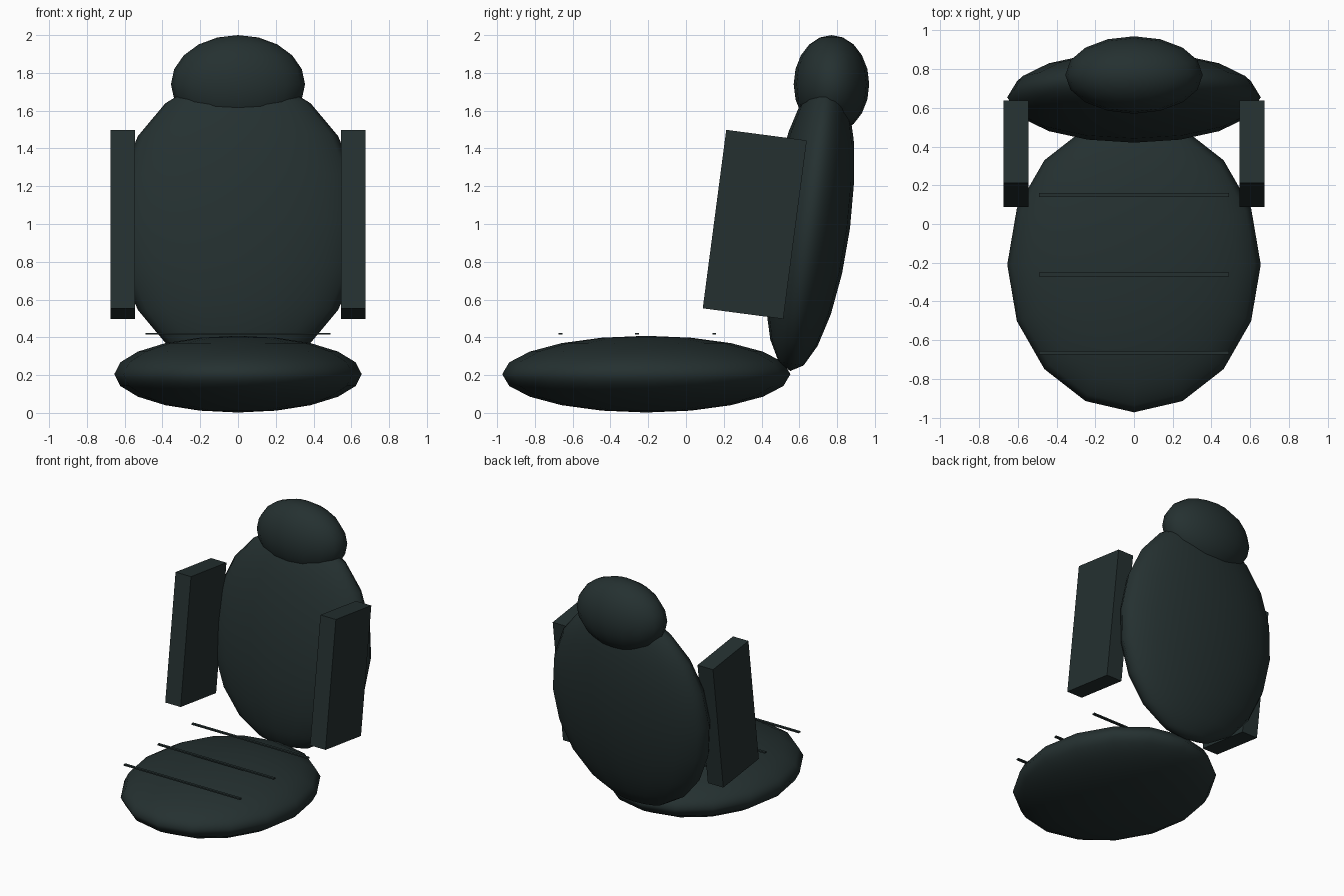
import bpy
import math

if "Cube" in bpy.data.objects:
    bpy.data.objects.remove(bpy.data.objects["Cube"])

TILT = -math.radians(7.5)  # backward lean of the upper parts

fabric = bpy.data.materials.new("dark_green_grey")
fabric.diffuse_color = (0.018, 0.030, 0.030, 1.0)
fabric.use_nodes = True
fabric.node_tree.nodes["Principled BSDF"].inputs["Base Color"].default_value = fabric.diffuse_color


def finish(name, scale, lean):
    ob = bpy.context.object
    ob.name = name
    ob.scale = scale
    ob.rotation_euler = (lean, 0, 0)
    ob.data.materials.append(fabric)
    return ob


def cushion(name, centre, radii, lean=0.0):
    """Smooth, low-poly ellipsoid pad."""
    bpy.ops.mesh.primitive_uv_sphere_add(segments=16, ring_count=10, radius=1, location=centre)
    ob = finish(name, radii, lean)
    bpy.ops.object.shade_smooth()
    return ob


def block(name, centre, size, lean=0.0):
    """Sharp-edged box."""
    bpy.ops.mesh.primitive_cube_add(size=1, location=centre)
    return finish(name, size, lean)


# Padded parts
cushion("seat", (0, -0.21, 0.205), (0.655, 0.763, 0.203))
cushion("backrest", (0, 0.655, 1.005), (0.655, 0.215, 0.79), TILT)
cushion("headrest", (0, 0.77, 1.74), (0.355, 0.20, 0.26))

# Side bolsters
for side, x in (("left", -0.61), ("right", 0.61)):
    block(side + "_bolster", (x, 0.364, 0.998), (0.13, 0.43, 0.953), TILT)

# Seams above the seat
for i, y in enumerate((-0.665, -0.26, 0.15)):
    block("seat_seam_%d" % (i + 1), (0, y, 0.419), (0.98, 0.02, 0.01))
